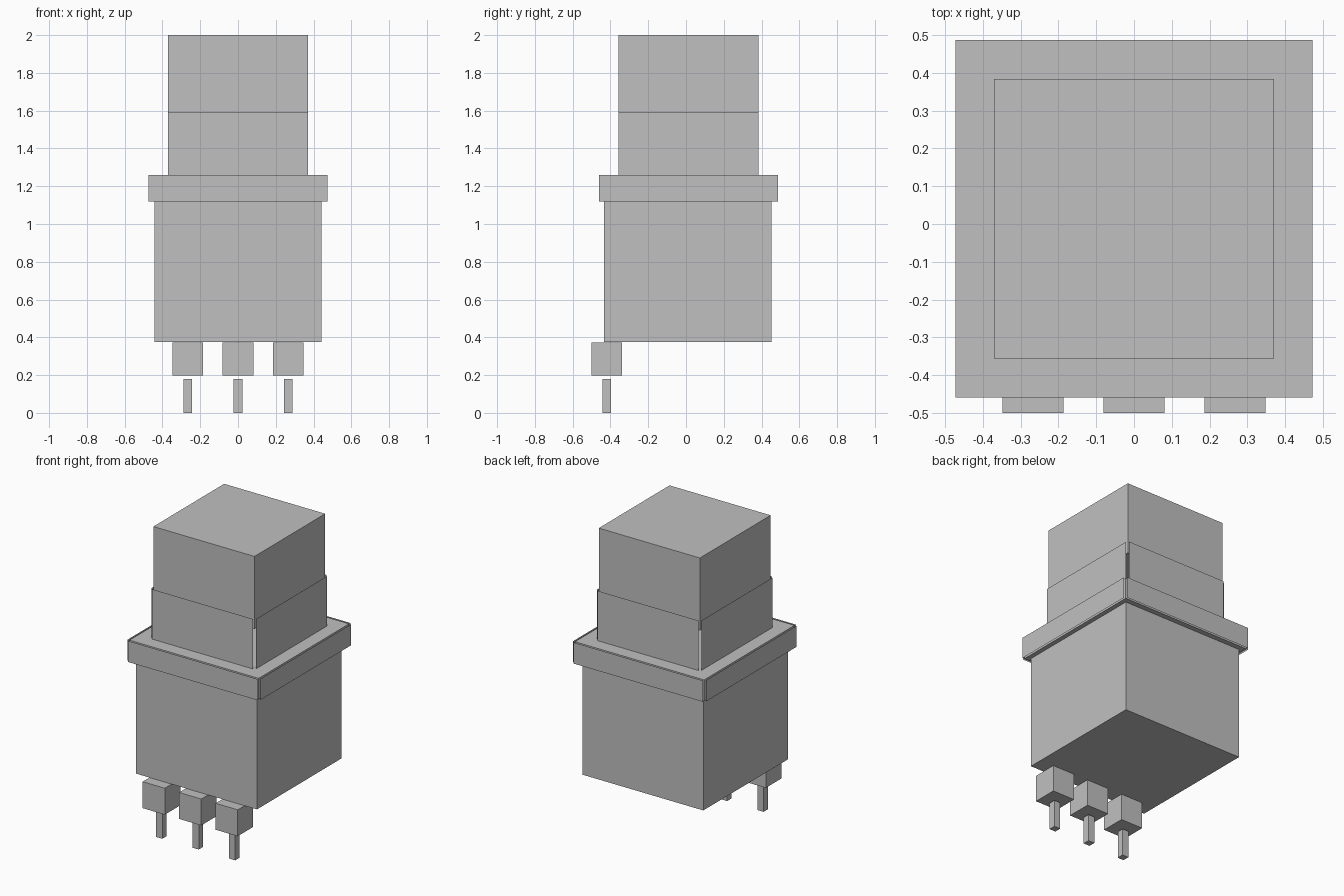
import bpy, bmesh
from mathutils import Matrix, Vector

if "Cube" in bpy.data.objects:
    bpy.data.objects.remove(bpy.data.objects["Cube"])

grey = bpy.data.materials.new("plain grey")
grey.diffuse_color = (0.53, 0.53, 0.53, 1.0)
grey.use_nodes = True
grey.node_tree.nodes["Principled BSDF"].inputs["Base Color"].default_value = grey.diffuse_color

CY = 0.0135      # centre of the housing in depth
GAP = 0.013      # distance of the loose side sheets from the core


def finish(name, bm):
    mesh = bpy.data.meshes.new(name)
    bm.to_mesh(mesh)
    bm.free()
    mesh.materials.append(grey)
    obj = bpy.data.objects.new(name, mesh)
    bpy.context.collection.objects.link(obj)
    return obj


def box(name, x, y, half, z0, z1):
    """Square block with a given half width between two heights."""
    bm = bmesh.new()
    size = Matrix.Diagonal((2 * half, 2 * half, z1 - z0, 1))
    place = Matrix.Translation((x, y, (z0 + z1) / 2))
    bmesh.ops.create_cube(bm, size=1, matrix=place @ size)
    return finish(name, bm)


def sheets(name, half, z0, z1):
    """Four thin sheets standing just off the sides, open at the corners."""
    bm = bmesh.new()
    r = half + GAP
    for dx, dy in ((1, 0), (0, 1), (-1, 0), (0, -1)):
        n, t = Vector((dx, dy, 0)), Vector((-dy, dx, 0))
        corners = ((-half, z0), (half, z0), (half, z1), (-half, z1))
        bm.faces.new([bm.verts.new(n * r + t * s + Vector((0, CY, z)))
                      for s, z in corners])
    return finish(name, bm)


# Main housing and the collar around its top
box("body", 0, 0.009, 0.443, 0.375, 1.12)
box("collar", 0, CY, 0.473, 1.12, 1.26)
sheets("collar_sides", 0.473, 1.12, 1.26)

# Push cap floating inside its guard sheets
box("cap", 0, CY, 0.37, 1.52, 2.0)
sheets("cap_guard", 0.37, 1.26, 1.59)

# Three terminals along the front edge
for i, x in enumerate((-0.267, 0, 0.267)):
    box(f"terminal_block_{i + 1}", x, -0.419, 0.081, 0.197, 0.372)
    box(f"terminal_pin_{i + 1}", x, -0.42, 0.0225, 0.0, 0.18)
